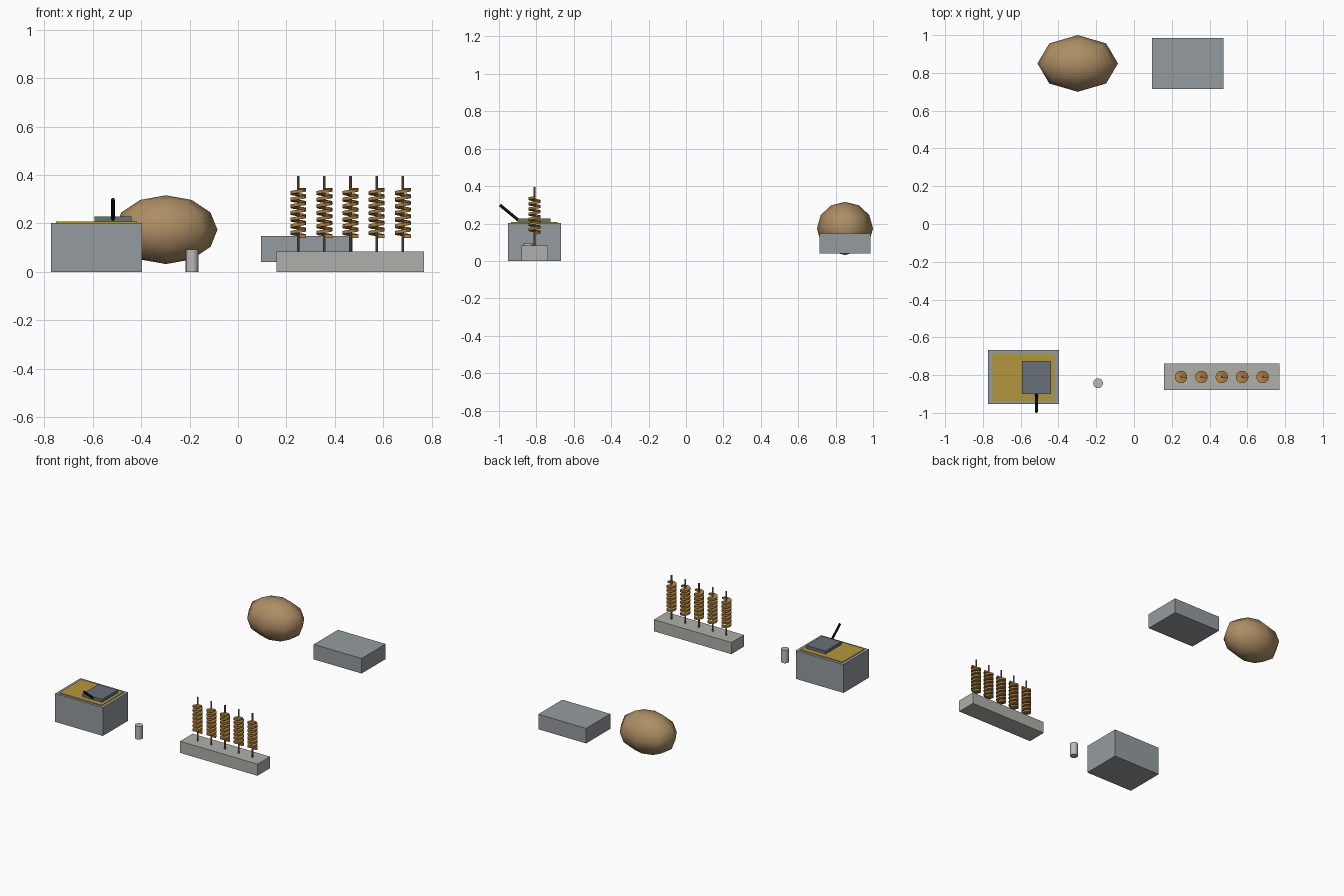
import bpy, bmesh
from math import sin, cos, pi
from mathutils import Vector

if "Cube" in bpy.data.objects:
    bpy.data.objects.remove(bpy.data.objects["Cube"])


def material(name, r, g, b):
    m = bpy.data.materials.new(name)
    m.diffuse_color = (r, g, b, 1)
    m.use_nodes = True
    m.node_tree.nodes["Principled BSDF"].inputs["Base Color"].default_value = m.diffuse_color
    return m


STEEL = material("steel", 0.30, 0.33, 0.35)
DARK = material("dark_steel", 0.14, 0.16, 0.19)
BLACK = material("black", 0.01, 0.01, 0.01)
OIL = material("oil", 0.45, 0.31, 0.05)
SKIN = material("potato_skin", 0.42, 0.27, 0.13)
FRIED = material("fried_potato", 0.42, 0.21, 0.05)
WOOD = material("stick_wood", 0.22, 0.17, 0.12)
STONE = material("rack_grey", 0.43, 0.43, 0.40)
TIN = material("tin", 0.50, 0.50, 0.52)


def box(name, x, y, z, mat):
    """Box from (min, max) ranges on each axis."""
    bpy.ops.mesh.primitive_cube_add(size=1, location=[sum(r) / 2 for r in (x, y, z)])
    ob = bpy.context.object
    ob.name = name
    for v in ob.data.vertices:
        v.co = [c * (r[1] - r[0]) for c, r in zip(v.co, (x, y, z))]
    ob.data.materials.append(mat)
    return ob


def rod(name, a, b, radius, sides, mat):
    """Cylinder between two points."""
    a, b = Vector(a), Vector(b)
    bpy.ops.mesh.primitive_cylinder_add(vertices=sides, radius=radius,
                                        depth=(b - a).length, location=(a + b) / 2)
    ob = bpy.context.object
    ob.name = name
    ob.rotation_euler = (b - a).to_track_quat('Z', 'Y').to_euler()
    ob.data.materials.append(mat)
    bpy.ops.object.shade_smooth_by_angle()
    return ob


def spiral_mesh(r_in, r_out, thick, z0, pitch, turns, per_turn=16):
    """Flat ribbon winding round a stick."""
    bm = bmesh.new()
    profile = [(r_in, -thick / 2), (r_out, -thick / 2), (r_out, thick / 2), (r_in, thick / 2)]
    rings = []
    for i in range(turns * per_turn + 1):
        t = i / per_turn
        c, s = cos(2 * pi * t), sin(2 * pi * t)
        rings.append([bm.verts.new((r * c, r * s, z0 + pitch * t + h)) for r, h in profile])
    for p, q in zip(rings, rings[1:]):
        for k in range(4):
            n = (k + 1) % 4
            bm.faces.new((p[k], p[n], q[n], q[k]))
    bm.faces.new(rings[0])
    bm.faces.new(rings[-1][::-1])
    bmesh.ops.recalc_face_normals(bm, faces=bm.faces)
    me = bpy.data.meshes.new("spiral_potato")
    bm.to_mesh(me)
    bm.free()
    me.materials.append(FRIED)
    return me


# fryer with oil, basket and handle
box("fryer_body", (-0.773, -0.397), (-0.953, -0.668), (0, 0.202), STEEL)
box("fryer_oil", (-0.752, -0.418), (-0.936, -0.687), (0.19, 0.207), OIL)
box("fryer_basket", (-0.593, -0.440), (-0.900, -0.724), (0.195, 0.228), DARK)
rod("basket_handle", (-0.517, -0.895, 0.217), (-0.517, -0.995, 0.299), 0.008, 8, BLACK)

# seasoning shaker
rod("shaker", (-0.19, -0.843, 0), (-0.19, -0.843, 0.093), 0.026, 16, TIN)

# rack with spiral potatoes on sticks
box("skewer_rack", (0.159, 0.769), (-0.879, -0.738), (0, 0.083), STONE)
spiral = spiral_mesh(0.004, 0.033, 0.013, 0.147, 0.0275, 7)
for i in range(5):
    x = 0.249 + 0.108 * i
    rod(f"stick_{i + 1}", (x, -0.81, 0.07), (x, -0.81, 0.395), 0.0055, 8, WOOD)
    ob = bpy.data.objects.new(f"spiral_potato_{i + 1}", spiral)
    ob.location = (x, -0.81, 0)
    bpy.context.collection.objects.link(ob)

# big raw potato
bpy.ops.mesh.primitive_uv_sphere_add(segments=8, ring_count=6, radius=1,
                                     location=(-0.298, 0.85, 0.174))
potato = bpy.context.object
potato.name = "raw_potato"
for v in potato.data.vertices:
    v.co = (v.co.x * 0.213, v.co.y * 0.15, v.co.z * 0.142)
potato.data.materials.append(SKIN)
bpy.ops.object.shade_smooth()

# steel box at the back
box("back_box", (0.096, 0.473), (0.715, 0.986), (0.04, 0.147), STEEL)
